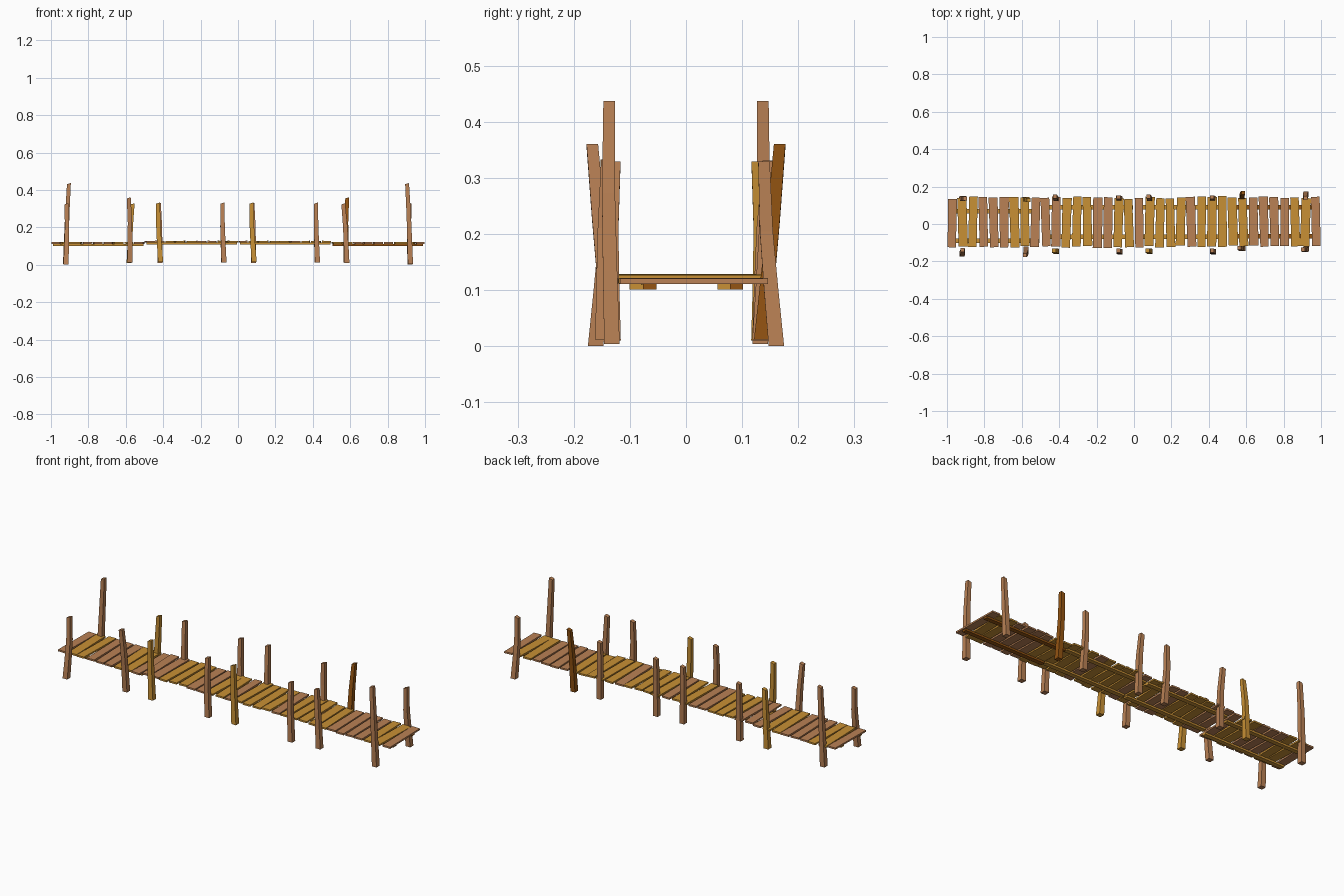
import bpy, bmesh, random
from math import sin, cos
from mathutils import Vector

if "Cube" in bpy.data.objects:
    bpy.data.objects.remove(bpy.data.objects["Cube"])

random.seed(4)


def material(name, rgb):
    m = bpy.data.materials.new(name)
    m.diffuse_color = (*rgb, 1)
    m.use_nodes = True
    m.node_tree.nodes["Principled BSDF"].inputs["Base Color"].default_value = m.diffuse_color
    return m


MATS = {"b": material("brown_wood", (0.49, 0.22, 0.09)),
        "g": material("golden_wood", (0.58, 0.28, 0.035)),
        "d": material("dark_wood", (0.30, 0.09, 0.006))}


def loft(name, rings, colour):
    """Closed skin through a list of four-cornered rings."""
    bm = bmesh.new()
    loops = [[bm.verts.new(p) for p in ring] for ring in rings]
    for a, b in zip(loops, loops[1:]):
        for i in range(4):
            j = (i + 1) % 4
            bm.faces.new((a[i], a[j], b[j], b[i]))
    bm.faces.new(loops[0][::-1])
    bm.faces.new(loops[-1])
    bmesh.ops.recalc_face_normals(bm, faces=bm.faces)
    mesh = bpy.data.meshes.new(name)
    bm.to_mesh(mesh)
    bm.free()
    obj = bpy.data.objects.new(name, mesh)
    mesh.materials.append(MATS[colour])
    bpy.context.collection.objects.link(obj)


def post(name, bottom, top, colour, bend=(0, 0)):
    """Tapered, slightly crooked square post."""
    bottom, top = Vector(bottom), Vector(top)
    rings = []
    for t, k in ((0, 0), (0.3, 0.6), (0.62, 1), (1, 0)):
        c = bottom.lerp(top, t) + Vector((bend[0] * k, bend[1] * k, 0))
        r = 0.0138 - 0.0035 * t
        rings.append([c + Vector((sx * r, sy * r, 0.003 * sx * t))
                      for sx, sy in ((-1, -1), (1, -1), (1, 1), (-1, 1))])
    loft(name, rings, colour)


def plank(name, x, y, z, colour):
    """Thin deck board, a little skewed and uneven in width."""
    a = random.uniform(-0.035, 0.035)
    w0, w1 = (random.uniform(0.022, 0.0255) for _ in range(2))
    half = 0.132 + random.uniform(-0.004, 0.004)
    y += random.uniform(-0.005, 0.005)
    tilt = random.uniform(-0.03, 0.03)
    rings = []
    for s, w in ((-1, w0), (1, w1)):
        ring = []
        for u, v in ((-w, -0.0045), (w, -0.0045), (w, 0.0045), (-w, 0.0045)):
            ring.append((x + u * cos(a) - s * half * sin(a),
                         y + u * sin(a) + s * half * cos(a), z + v + u * tilt))
        rings.append(ring)
    loft(name, rings, colour)


def beam(name, x0, x1, y, z, colour):
    """Long flat support under the boards."""
    rings = [[(x, y + u, z + v) for u, v in
              ((-0.012, -0.005), (0.012, -0.005), (0.012, 0.005), (-0.012, 0.005))]
             for x in (x0, x1)]
    loft(name, rings, colour)


# Deck: four sections of nine boards, the middle two slightly raised
sections = [(-1.0, 0.1165, "bggbbbggb"), (-0.5, 0.1235, "bbgggbbgg"),
            (0.0, 0.1235, "bggggbggg"), (0.5, 0.1165, "ggbbbbggb")]
for n, (x0, z, colours) in enumerate(sections):
    for i, c in enumerate(colours):
        plank(f"deck_board_{n}_{i}", x0 + (i + 0.5) * 0.5 / 9, 0.009, z, c)

# Beams under each section
for n, (x0, z, ys, c) in enumerate([(-0.99, 0.1065, (-0.089, 0.068), "g"),
                                    (-0.49, 0.1145, (-0.068, 0.09), "g"),
                                    (0.01, 0.1145, (-0.068, 0.09), "g"),
                                    (0.505, 0.1065, (-0.065, 0.09), "d")]):
    for i, y in enumerate(ys):
        beam(f"support_beam_{n}_{i}", x0, x0 + 0.485, y, z, c)

# End section posts: the left end is the right end turned half a circle
end_posts = [("tall", (0.922, -0.132, 0.004), (0.904, -0.137, 0.434), "bb", (0.002, -0.003)),
             ("corner", (0.92, 0.161, 0.001), (0.917, 0.139, 0.326), "bb", (-0.004, -0.004)),
             ("leaning", (0.578, 0.135, 0.012), (0.584, 0.167, 0.358), "db", (-0.004, 0.001)),
             ("inner", (0.582, -0.13, 0.01), (0.563, -0.127, 0.326), "bg", (0.003, -0.004))]
for name, p, q, colours, bend in end_posts:
    for side, s, c in (("right", 1, colours[0]), ("left", -1, colours[1])):
        post(f"{name}_post_{side}", (s * p[0], s * p[1], p[2]),
             (s * q[0], s * q[1], q[2]), c, (s * bend[0], s * bend[1]))

# Middle section posts: same four posts in each half
mid_posts = [("front_a", (0.086, -0.147, 0.016), (0.073, -0.142, 0.33), "g", (-0.004, 0.002)),
             ("front_b", (0.425, -0.148, 0.012), (0.418, -0.141, 0.33), "b", (-0.003, -0.002)),
             ("back_a", (0.083, 0.132, 0.01), (0.077, 0.147, 0.328), "b", (0.003, -0.004)),
             ("back_b", (0.424, 0.132, 0.012), (0.417, 0.143, 0.326), "b", (-0.003, 0.003))]
for name, p, q, c, bend in mid_posts:
    for half, dx in (("right", 0), ("left", -0.5)):
        post(f"middle_post_{name}_{half}", (p[0] + dx, p[1], p[2]),
             (q[0] + dx, q[1], q[2]), c, bend)
